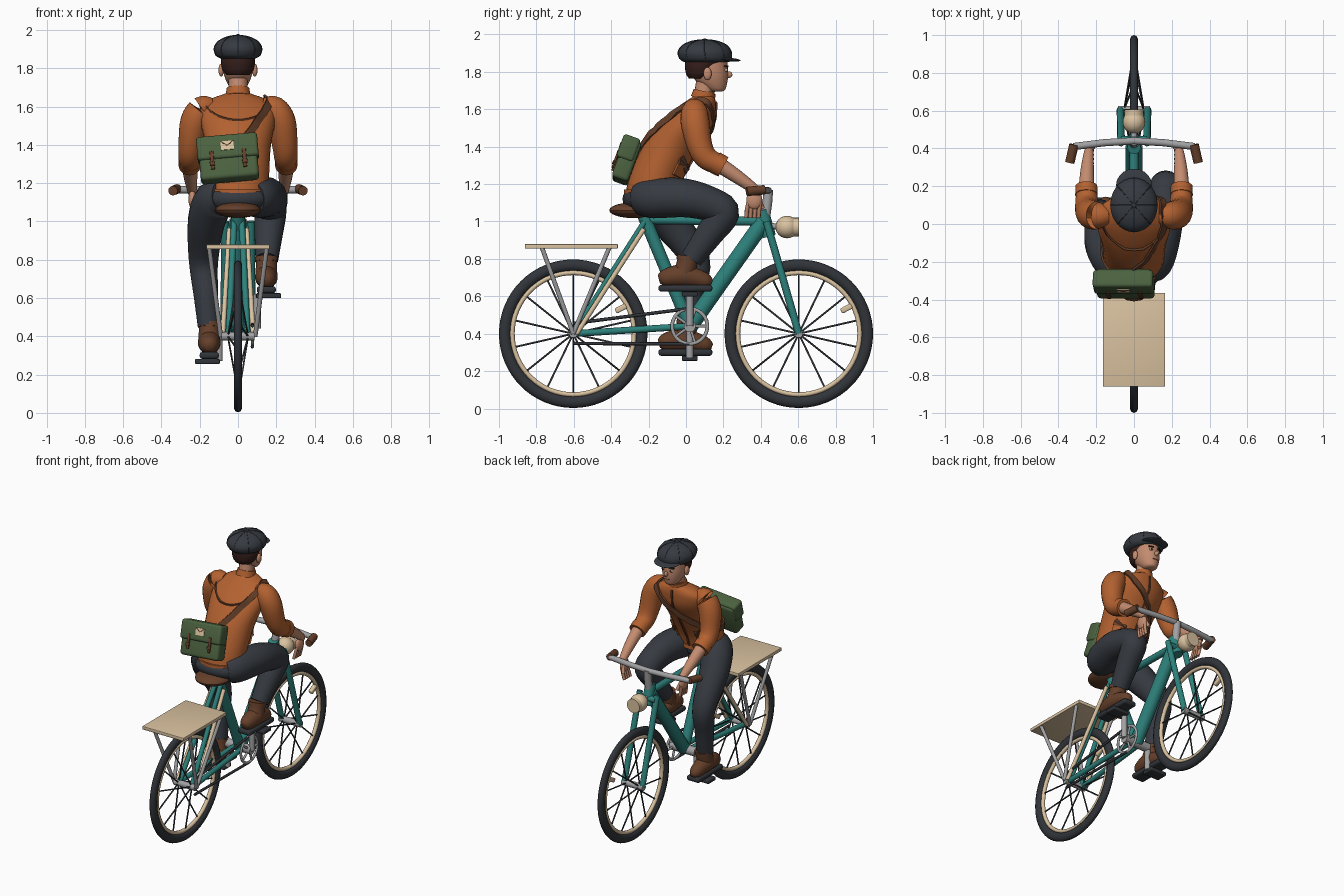
import bpy, bmesh
from math import sin, cos, pi, radians
from mathutils import Vector, Matrix, Euler

if "Cube" in bpy.data.objects:
    bpy.data.objects.remove(bpy.data.objects["Cube"])


def material(name, *rgb):
    m = bpy.data.materials.new(name)
    m.use_nodes = True
    m.diffuse_color = (*rgb, 1)
    m.node_tree.nodes["Principled BSDF"].inputs["Base Color"].default_value = (*rgb, 1)
    return m


teal = material("teal paint", .027, .22, .2)
rubber = material("black rubber", .03, .034, .04)
slate = material("slate cloth", .037, .043, .053)
cream = material("cream", .7, .54, .35)
metal = material("grey metal", .36, .36, .37)
leather = material("brown leather", .13, .05, .023)
orange = material("orange jacket", .45, .12, .03)
skin = material("skin", .55, .26, .16)
green = material("green canvas", .07, .12, .05)
hair = material("dark hair", .035, .013, .01)


# ---------- helpers ----------
def finish(name, bm, mat, angle=40):
    me = bpy.data.meshes.new(name)
    bmesh.ops.recalc_face_normals(bm, faces=bm.faces)
    bm.to_mesh(me)
    bm.free()
    me.materials.append(mat)
    ob = bpy.data.objects.new(name, me)
    bpy.context.collection.objects.link(ob)
    bpy.ops.object.select_all(action='DESELECT')
    ob.select_set(True)
    bpy.context.view_layer.objects.active = ob
    bpy.ops.object.shade_smooth_by_angle(angle=radians(angle))
    return ob


def smooth(rows, k=4):
    """Catmull-Rom interpolation of number rows."""
    rows = [Vector(r) for r in rows]
    out = []
    for i in range(len(rows) - 1):
        a, b, c, d = rows[max(i - 1, 0)], rows[i], rows[i + 1], rows[min(i + 2, len(rows) - 1)]
        for j in range(k):
            t = j / k
            out.append(b + (c - a) * (t / 2) + (a * 2 - b * 5 + c * 4 - d) * (t * t / 2)
                       + (b * 3 - a - c * 3 + d) * (t ** 3 / 2))
    return out + [rows[-1]]


def add_loft(bm, rings):
    loops = [[bm.verts.new(p) for p in ring] for ring in rings]
    n = len(loops[0])
    for a, b in zip(loops, loops[1:]):
        for i in range(n):
            bm.faces.new((a[i], a[(i + 1) % n], b[(i + 1) % n], b[i]))
    bm.faces.new(loops[0])
    bm.faces.new(loops[-1])


def add_tube(bm, rows, n):
    """Tube through rows of x, y, z, radius."""
    pts = [Vector(r[:3]) for r in rows]
    rings = []
    for i, p in enumerate(pts):
        t = (pts[min(i + 1, len(pts) - 1)] - pts[max(i - 1, 0)]).normalized()
        u = t.cross(Vector((1, 0, 0)) if abs(t.x) < .8 else Vector((0, 0, 1))).normalized()
        v = t.cross(u)
        rings.append([p + (u * cos(2 * pi * j / n) + v * sin(2 * pi * j / n)) * rows[i][3] for j in range(n)])
    add_loft(bm, rings)


def limb(name, rows, mat, n=18):
    bm = bmesh.new()
    add_tube(bm, smooth(rows), n)
    return finish(name, bm, mat, 60)


def rods(name, paths, r, mat, n=12):
    bm = bmesh.new()
    for path in paths:
        add_tube(bm, [(*p, r) for p in path], n)
    return finish(name, bm, mat, 60)


def slices(name, rows, mat, n=28):
    """Body of horizontal ellipses: z, y centre, x radius, y radius."""
    bm = bmesh.new()
    add_loft(bm, [[(rx * sin(2 * pi * i / n), yc - ry * cos(2 * pi * i / n), z) for i in range(n)]
                  for z, yc, rx, ry in smooth(rows)])
    return finish(name, bm, mat, 60)


def ball(name, loc, size, mat, rot=(0, 0, 0)):
    bm = bmesh.new()
    bmesh.ops.create_uvsphere(bm, u_segments=20, v_segments=12, radius=1,
                              matrix=Matrix.LocRotScale(Vector(loc), Euler(rot), Vector(size)))
    return finish(name, bm, mat)


def box(name, loc, size, mat, bevel=0, base=Matrix(), rot=(0, 0, 0)):
    bm = bmesh.new()
    bmesh.ops.create_cube(bm, size=1, matrix=Matrix.Diagonal((*size, 1)))
    if bevel:
        bmesh.ops.bevel(bm, geom=bm.edges[:], offset=bevel, segments=3, profile=.5, affect='EDGES')
    bm.transform(base @ Matrix.LocRotScale(Vector(loc), Euler(rot), None))
    return finish(name, bm, mat)


def hoop(name, loc, major, minor, flat, mat, n=64):
    bm = bmesh.new()
    grid = [[bm.verts.new((loc[0] + minor * flat * sin(b), loc[1] + (major + minor * cos(b)) * cos(a),
                           loc[2] + (major + minor * cos(b)) * sin(a)))
             for b in [2 * pi * j / 10 for j in range(10)]] for a in [2 * pi * i / n for i in range(n)]]
    for i in range(n):
        for j in range(10):
            k, m = (i + 1) % n, (j + 1) % 10
            bm.faces.new((grid[i][j], grid[k][j], grid[k][m], grid[i][m]))
    return finish(name, bm, mat, 60)


def both(*paths):
    return [[(s * x, y, z) for x, y, z in p] for s in (1, -1) for p in paths]


# ---------- wheels ----------
AXLE, HUB = .603, .4
for end, y in (("rear", -AXLE), ("front", AXLE)):
    hoop(end + "_tyre", (0, y, HUB), .366, .031, .74, rubber)
    hoop(end + "_rim", (0, y, HUB), .326, .013, 1.1, cream)
    rods(end + "_hub", [[(-.085, y, HUB), (.085, y, HUB)]], .022, metal)
    spokes = []
    for i in range(14):
        a = 2 * pi * (i + .5) / 14
        spokes.append([((-1) ** i * .05, y + .018 * cos(a), HUB + .018 * sin(a)),
                       (0, y + .325 * cos(a), HUB + .325 * sin(a))])
    rods(end + "_spokes", spokes, .005, rubber, 6)
    box(end + "_reflector", (0, y + .255, HUB + .135), (.03, .065, .03), cream, .008, rot=(radians(28), 0, 0))

# ---------- frame ----------
crank, seat, head = (0, .02, .44), (0, -.215, 1.01), (0, .415, 1)
rods("seat_tube", [[crank, (0, -.23, 1.04)]], .034, teal)
rods("down_tube", [[crank, head]], .044, teal)
rods("top_tube", [[seat, head]], .024, teal)
rods("head_tube", [[(0, .405, 1.06), (0, .445, .92)]], .036, teal)
rods("fork", both([(.068, .43, 1.0), (.072, AXLE, HUB)]) + [[(-.07, .445, .97), (.07, .445, .97)]], .02, teal)
rods("chain_stays", both([(.03, .02, .44), (.06, -AXLE, HUB)]), .018, teal)
rods("seat_stays", both([(.02, -.22, 1.0), (.05, -AXLE, HUB)]), .016, teal)
rods("cream_stays", both([(.045, -.225, .96), (.08, -.585, HUB)]), .013, cream)
rods("bottom_bracket", [[(-.1, .02, .44), (.1, .02, .44)]], .032, metal)

# ---------- drive train ----------
hoop("chain_ring", (.075, .02, .44), .094, .01, .8, metal, 40)
rods("chain_ring_arms", [[(.075, .02, .44), (.075, .02 + .09 * cos(a), .44 + .09 * sin(a))]
                         for a in [2 * pi * i / 5 for i in range(5)]], .008, metal, 8)
rods("chain", [[(.075, -AXLE, .455), (.075, .02, .535)], [(.075, -AXLE, .348), (.075, .02, .345)]], .009, rubber, 8)
rods("crank_arms", [[(.1, .02, .44), (.1, .02, .62)], [(-.1, .02, .44), (-.1, .02, .27)]], .02, metal)
for side, x, z in (("left", .16, .612), ("right", -.16, .268)):
    box(side + "_pedal", (x, .02, z), (.13, .085, .026), rubber, .006)

# ---------- handlebar, lamp, saddle, rack ----------
rods("stem", [[(0, .425, 1.03), (0, .435, 1.1), (0, .44, 1.17)]], .026, metal)
rods("handlebar", [[(-.32, .41, 1.165), (-.16, .43, 1.165), (0, .44, 1.165), (.16, .43, 1.165), (.32, .41, 1.165)]],
     .019, metal)
rods("grips", both([(.318, .42, 1.17), (.34, .325, 1.16)]), .025, leather)
ball("headlamp", (0, .54, .97), (.06, .062, .06), cream)
rods("headlamp_rim", [[(0, .575, .97), (0, .605, .97)]], .05, cream, 24)
rods("lamp_bracket", [[(0, .43, .98), (0, .5, .97)]], .016, metal)
ball("saddle", (0, -.28, 1.06), (.12, .13, .042), leather)
ball("saddle_nose", (0, -.16, 1.06), (.05, .12, .034), leather)
rods("seat_post", [[seat, (0, -.245, 1.06)]], .02, metal)
box("rack_plate", (0, -.613, .867), (.33, .497, .024), cream, .004)
rods("rack_legs", both([(.15, -.77, .86), (.09, -AXLE, HUB)], [(.15, -.41, .86), (.09, -AXLE, HUB)]), .012, metal)

# ---------- legs and shoes ----------
ball("hips", (0, -.2, 1.12), (.19, .14, .085), slate)
limb("left_trouser", [(.07, -.24, 1.12, .09), (.11, -.18, 1.125, .108), (.155, .0, 1.125, .103), (.165, .15, 1.085, .09),
                      (.168, .2, 1.04, .085), (.16, .13, .94, .075), (.15, .03, .8, .06)], slate)
limb("right_trouser", [(-.07, -.24, 1.13, .09), (-.12, -.18, 1.11, .108), (-.165, -.09, 1.0, .098),
                       (-.18, .05, .8, .078), (-.168, .03, .62, .065), (-.155, .005, .455, .056)], slate)
for side, x, z in (("left", .148, .625), ("right", -.15, .282)):
    limb(side + "_shoe", [(x, -.145, z + .065, .022), (x, -.115, z + .072, .046), (x, -.03, z + .085, .06),
                          (x, .05, z + .073, .052), (x, .11, z + .055, .04), (x, .138, z + .045, .018)], leather)
    limb(side + "_shoe_collar", [(x, -.02, z + .08, .06), (x, .0, z + .13, .056), (x, .012, z + .185, .055)], leather)
    limb(side + "_shoe_cuff", [(x, .008, z + .165, .06), (x, .012, z + .19, .06)], leather)
    box(side + "_sole", (x, -.003, z + .018), (.1, .288, .036), rubber, .014)

# ---------- jacket ----------
torso = [(1.14, -.185, .16, .14), (1.25, -.155, .163, .145), (1.4, -.08, .172, .153), (1.52, -.0, .195, .145),
         (1.6, .05, .19, .11), (1.645, .08, .13, .078), (1.67, .095, .062, .056), (1.695, .1, .056, .054)]
slices("jacket", torso, orange)
fine = smooth(torso, 8)


def on_jacket(z, degrees, off=.004):
    """Point and normal on the jacket; zero degrees is the back, ninety the +x side."""
    zz, yc, rx, ry = min(fine, key=lambda r: abs(r[0] - z))
    a = radians(degrees)
    normal = Vector((sin(a) / rx, -cos(a) / ry, 4 if z > 1.57 else 0)).normalized()
    return Vector((rx * sin(a), yc - ry * cos(a), z)) + normal * off, normal


def ribbon(name, spots, width, mat, off=.006):
    pts = [on_jacket(s[0], s[1], off) for s in smooth(spots)]
    bm = bmesh.new()
    rings = []
    for i, (p, n) in enumerate(pts):
        t = pts[min(i + 1, len(pts) - 1)][0] - pts[max(i - 1, 0)][0]
        w, h = t.cross(n).normalized() * width / 2, n * .006
        rings.append([p + w + h, p - w + h, p - w - h, p + w - h])
    add_loft(bm, rings)
    finish(name, bm, mat)


ribbon("bag_strap", [(1.4, 2), (1.47, 20), (1.55, 36), (1.615, 60), (1.64, 95), (1.61, 130), (1.52, 165), (1.42, 200),
                     (1.33, 240), (1.29, 290), (1.3, 330)], .04, leather, .01)
ribbon("jacket_hem", [(1.155, a) for a in range(0, 361, 30)], .03, orange, .003)
ribbon("jacket_placket", [(z / 100, 180) for z in range(116, 168, 8)], .012, leather, .002)
ribbon("back_yoke", [(1.6, -60), (1.55, -30), (1.53, 0), (1.55, 30), (1.6, 60)], .008, leather, .002)
limb("jacket_collar", [(0, .09, 1.655, .066), (0, .1, 1.695, .06)], orange)
for side, a in (("left", 140), ("right", 220)):
    ribbon(side + "_pocket", [(1.24, a), (1.3, a)], .085, orange)
    ribbon(side + "_pocket_flap", [(1.295, a), (1.315, a)], .092, leather, .007)

# ---------- arms and hands ----------
for side, s in (("left", 1), ("right", -1)):
    limb(side + "_sleeve", [(s * .13, .045, 1.6, .045), (s * .185, .045, 1.588, .07), (s * .225, .05, 1.52, .077),
                            (s * .245, .075, 1.4, .067), (s * .25, .115, 1.335, .061), (s * .252, .19, 1.3, .053)], orange)
    limb(side + "_cuff", [(s * .252, .155, 1.315, .06), (s * .252, .2, 1.292, .058)], orange)
    limb(side + "_forearm", [(s * .252, .18, 1.302, .042), (s * .248, .28, 1.235, .036), (s * .24, .375, 1.165, .026),
                             (s * .238, .39, 1.14, .02)], skin)
    ball(side + "_palm", (s * .238, .365, 1.115), (.021, .043, .05), skin)
    rods(side + "_fingers", [[(s * .238, .333 + i * .021, 1.1), (s * .232, .325 + i * .022, 1.06),
                              (s * .222, .322 + i * .022, 1.02)] for i in range(4)], .011, skin, 8)
    rods(side + "_thumb", [[(s * .23, .39, 1.12), (s * .215, .41, 1.07)]], .012, skin, 8)

# ---------- head ----------
limb("neck", [(0, .085, 1.62, .052), (0, .1, 1.72, .05), (0, .11, 1.79, .05)], skin)
slices("head", [(1.695, .165, .022, .025), (1.705, .16, .045, .05), (1.75, .138, .068, .084), (1.8, .125, .079, .1),
                (1.87, .12, .08, .1)], skin)
slices("hair", [(1.765, .07, .06, .055), (1.79, .08, .08, .08), (1.83, .087, .089, .093), (1.865, .115, .09, .118)], hair)
ball("nose", (0, .228, 1.785), (.012, .02, .018), skin)
box("mouth", (0, .216, 1.745), (.036, .012, .006), leather)
for side, s in (("left", 1), ("right", -1)):
    ball(side + "_ear", (s * .088, .115, 1.79), (.014, .022, .034), skin)
    ball(side + "_eye", (s * .033, .215, 1.81), (.014, .008, .009), cream)
    ball(side + "_pupil", (s * .033, .221, 1.81), (.007, .004, .008), hair)
    box(side + "_brow", (s * .034, .216, 1.83), (.036, .012, .008), hair, rot=(0, 0, -s * .35))

# ---------- cap ----------
cap = [(1.852, .11, .095, .12), (1.868, .105, .117, .138), (1.905, .1, .125, .143), (1.942, .1, .102, .118),
       (1.965, .1, .055, .065), (1.972, .1, .01, .012)]
slices("cap", cap, slate)
ball("cap_brim", (0, .205, 1.868), (.095, .088, .011), slate, (radians(-5), 0, 0))
ball("cap_button", (0, .1, 1.972), (.012, .012, .006), slate)
rods("cap_seams", [[(rx * sin(a), yc - ry * cos(a), z) for z, yc, rx, ry in smooth(cap[1:])]
                   for a in [2 * pi * i / 8 for i in range(8)]], .0025, rubber, 6)

# ---------- satchel ----------
tilt = Matrix.LocRotScale(Vector((-.05, -.315, 1.325)), Euler((radians(-20), radians(-5), 0)), None)
box("satchel", (0, 0, -.005), (.305, .095, .225), green, .02, tilt)
box("satchel_flap", (0, -.012, .055), (.32, .095, .13), green, .016, tilt)
box("badge", (0, -.061, .055), (.068, .006, .048), cream, 0, tilt)
for s in (1, -1):
    box("badge_fold", (s * .016, -.064, .066), (.042, .004, .005), leather, 0, tilt, (0, -s * .65, 0))
    box("satchel_buckle_strap", (s * .085, -.058, -.02), (.02, .012, .1), leather, .003, tilt)
    box("satchel_buckle", (s * .085, -.064, -.04), (.028, .008, .02), leather, .003, tilt)
